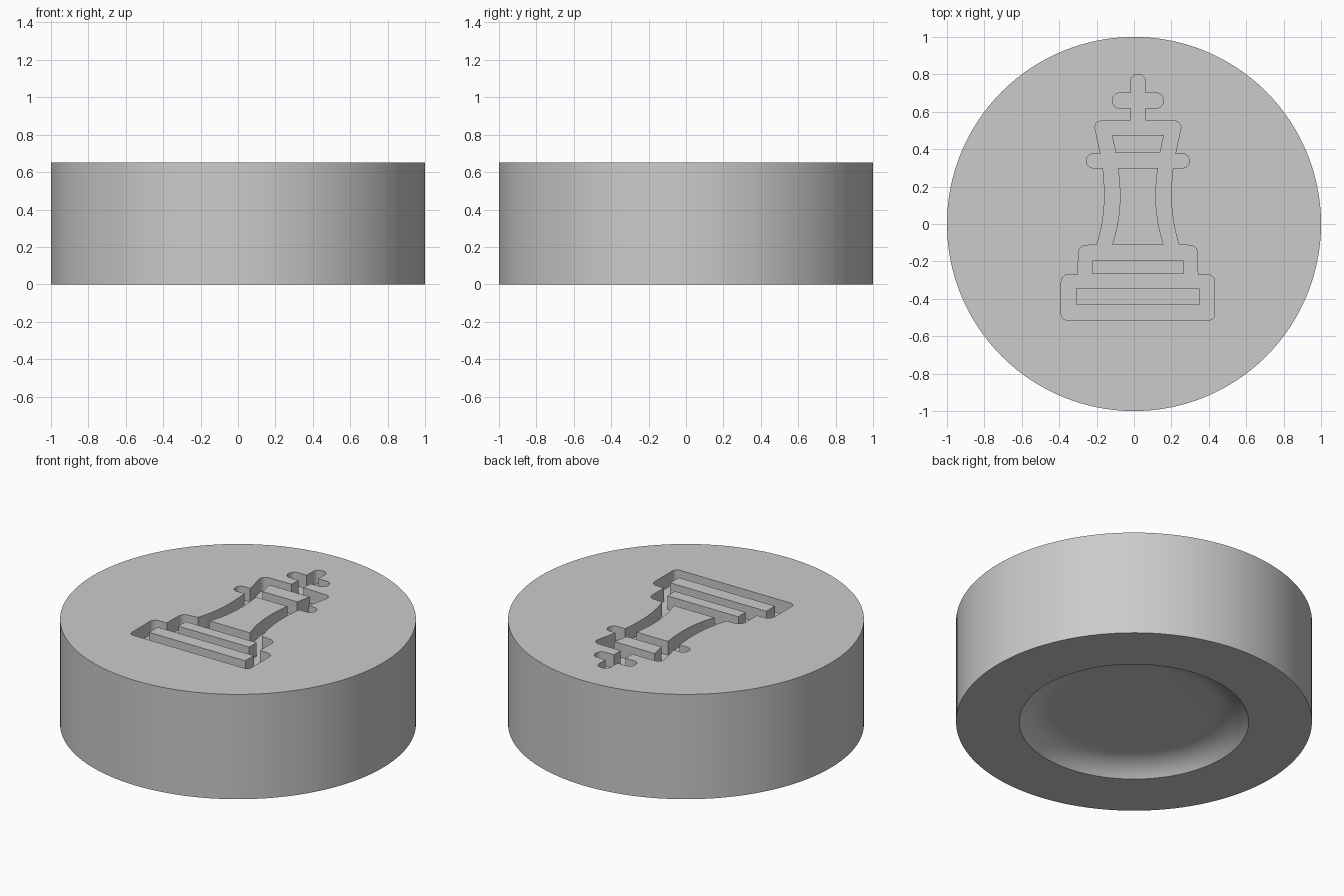
import bpy, bmesh, math
from mathutils import Vector
from mathutils.geometry import interpolate_bezier

HEIGHT, RECESS = 0.65, 0.085
FLOOR = HEIGHT - RECESS
AXIS_X = 0.021          # symmetry line of the engraved emblem
SEGMENTS = 128

cube = bpy.data.objects.get("Cube")
if cube:
    bpy.data.objects.remove(cube, do_unlink=True)

grey = bpy.data.materials.new("plain grey")
grey.use_nodes = True
grey.diffuse_color = (0.6, 0.6, 0.6, 1)
grey.node_tree.nodes["Principled BSDF"].inputs["Base Color"].default_value = (0.6, 0.6, 0.6, 1)


def finish(name, bm):
    """Turn the bmesh into a shaded object."""
    bmesh.ops.recalc_face_normals(bm, faces=bm.faces)
    mesh = bpy.data.meshes.new(name)
    bm.to_mesh(mesh)
    bm.free()
    mesh.materials.append(grey)
    obj = bpy.data.objects.new(name, mesh)
    bpy.context.collection.objects.link(obj)
    bpy.ops.object.select_all(action='DESELECT')
    obj.select_set(True)
    bpy.context.view_layer.objects.active = obj
    bpy.ops.object.shade_smooth_by_angle(angle=math.radians(30))


def curve(a, b, c, d):
    """Concave flank of the emblem's body."""
    pts = [Vector((*p, 0)) for p in (a, b, c, d)]
    return [(p.x, p.y, 0) for p in interpolate_bezier(*pts, 14)]


def fillet(points, steps=8):
    """Round each inner (x, y, radius) corner of a path with an arc."""
    result = []
    for i, (x, y, r) in enumerate(points):
        p = Vector((x, y))
        if r == 0:
            result.append(p)
            continue
        u = (Vector(points[i - 1][:2]) - p).normalized()
        v = (Vector(points[i + 1][:2]) - p).normalized()
        half = u.angle(v) / 2
        centre = p + (u + v).normalized() * r / math.sin(half)
        start = p + u * r / math.tan(half) - centre
        end = p + v * r / math.tan(half) - centre
        for k in range(steps + 1):
            direction = start.lerp(end, k / steps).normalized()
            result.append(centre + direction * r)
    return result


def loop(bm, points, z):
    return [bm.verts.new((p[0], p[1], z)) for p in points]


def bridge(bm, lower, upper):
    for i in range(len(lower)):
        bm.faces.new((lower[i - 1], lower[i], upper[i], upper[i - 1]))


def closed_outline(half):
    """Mirror a right-hand path, listed top to bottom, about the emblem axis."""
    left = [(-p[0], p[1]) for p in reversed(half) if p[0] > 0]
    return [(x + AXIS_X, y) for x, y in [tuple(p[:2]) for p in half] + left]


# Right half of the recess outline, from the cross down to the foot
recess_half = fillet([
    (0, 0.80, 0), (0.04, 0.80, 0.038), (0.04, 0.70, 0), (0.136, 0.70, 0.0375),
    (0.136, 0.62, 0.0375), (0.04, 0.62, 0), (0.04, 0.553, 0), (0.238, 0.55, 0.035),
    (0.20, 0.375, 0), (0.275, 0.375, 0.036), (0.275, 0.30, 0.036),
    *curve((0.187, 0.30), (0.174, 0.17), (0.17, 0.04), (0.22, -0.11)),
    (0.318, -0.118, 0.04), (0.32, -0.27, 0), (0.41, -0.27, 0.04),
    (0.41, -0.513, 0.03), (0, -0.513, 0),
])

# Disc profile: shallow dish with a curved edge underneath, then the side wall
dish_r, floor_r, dish_depth = 0.645, 0.465, 0.085
run = dish_r - floor_r
arc_r = (run ** 2 + dish_depth ** 2) / (2 * dish_depth)
sweep = math.asin(run / arc_r)
profile = [(floor_r + arc_r * math.sin(sweep * k / 10),
            dish_depth - arc_r * (1 - math.cos(sweep * k / 10))) for k in range(11)]
profile += [(1, 0), (1, HEIGHT)]

# Revolve the profile clockwise, starting at the back
bm = bmesh.new()
angles = [math.tau * i / SEGMENTS for i in range(SEGMENTS)]
rings = [loop(bm, [(r * math.sin(a), r * math.cos(a)) for a in angles], z)
         for r, z in profile]
for lower, upper in zip(rings, rings[1:]):
    bridge(bm, lower, upper)
bm.faces.new(rings[0])

# Top face in two halves around the recess, then the recess walls and floor
rim = rings[-1]
outline = closed_outline(recess_half)
edge, base = loop(bm, outline, HEIGHT), loop(bm, outline, FLOOR)
foot, mid = len(recess_half) - 1, SEGMENTS // 2
bm.faces.new(rim[:mid + 1] + edge[foot::-1])
bm.faces.new(rim[mid:] + rim[:1] + edge[:1] + edge[:foot - 1:-1])
bridge(bm, base, edge)
bm.faces.new(base)
finish("disc_body", bm)

# Islands left standing inside the recess, flush with the top
islands = {
    "crown_island": [(0.139, 0.475), (0.119, 0.38)],
    "body_island": curve((0.107, 0.30), (0.089, 0.16), (0.089, 0.04), (0.138, -0.11)),
    "upper_bar_island": [(0.243, -0.195), (0.243, -0.268)],
    "lower_bar_island": [(0.33, -0.345), (0.33, -0.43)],
}
for name, half in islands.items():
    bm = bmesh.new()
    points = closed_outline(half)
    low, high = loop(bm, points, FLOOR), loop(bm, points, HEIGHT)
    bridge(bm, low, high)
    bm.faces.new(low)
    bm.faces.new(high)
    finish(name, bm)
